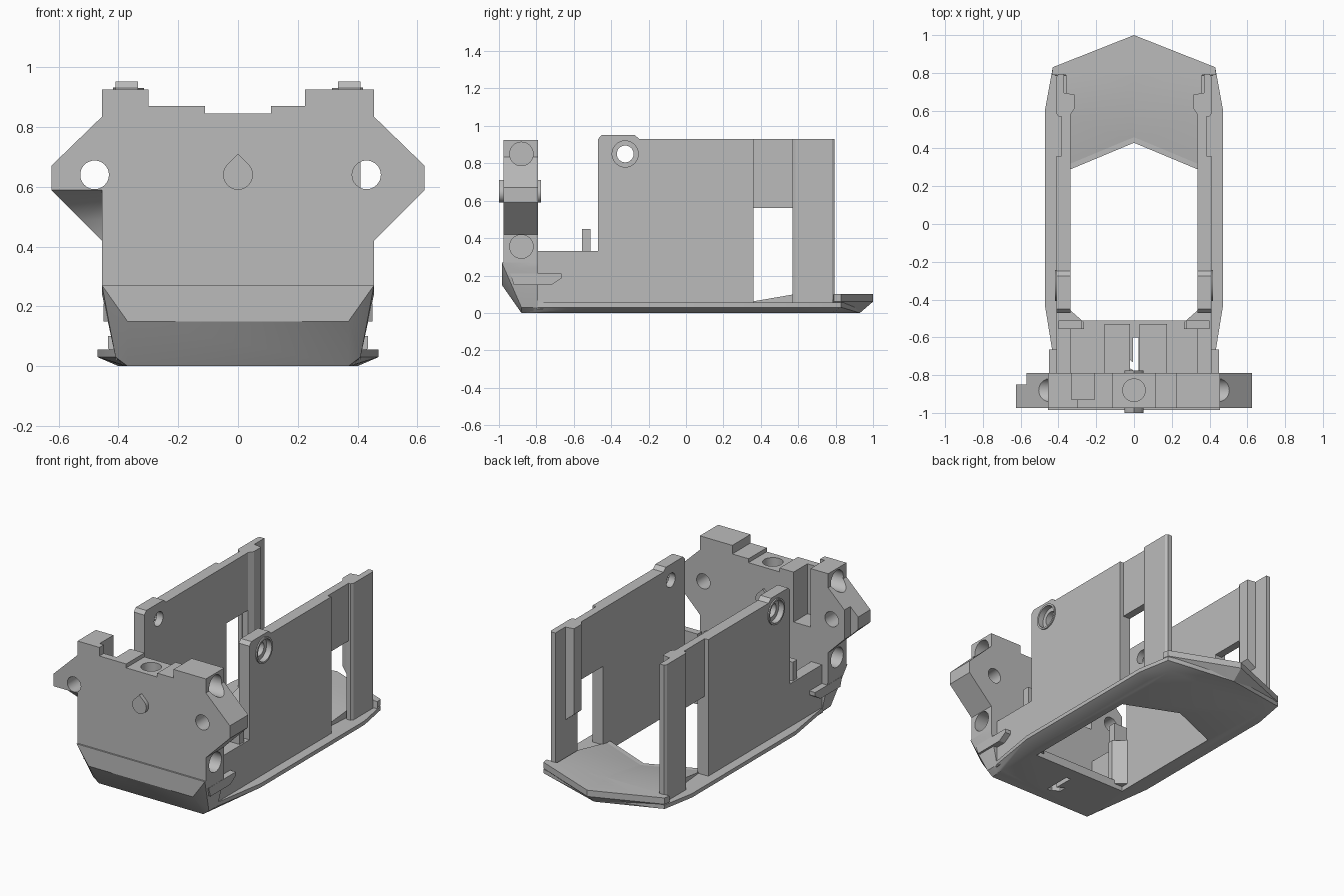
import bpy, bmesh, math
from mathutils import Vector

if "Cube" in bpy.data.objects:
    bpy.data.objects.remove(bpy.data.objects["Cube"])

grey = bpy.data.materials.new("plain grey")
grey.diffuse_color = (0.5, 0.5, 0.5, 1)
grey.use_nodes = True
grey.node_tree.nodes["Principled BSDF"].inputs["Base Color"].default_value = grey.diffuse_color


def finish(name, bm):
    bmesh.ops.recalc_face_normals(bm, faces=bm.faces)
    me = bpy.data.meshes.new(name)
    bm.to_mesh(me)
    bm.free()
    me.materials.append(grey)
    ob = bpy.data.objects.new(name, me)
    bpy.context.collection.objects.link(ob)
    return ob


def place(axis, u, v, w):
    return {"x": (w, u, v), "y": (u, w, v), "z": (u, v, w)}[axis]


def prism(name, pts, axis, a, b):
    """Extrude a 2D outline along an axis from a to b."""
    bm = bmesh.new()
    lo = [bm.verts.new(place(axis, u, v, a)) for u, v in pts]
    hi = [bm.verts.new(place(axis, u, v, b)) for u, v in pts]
    n = len(pts)
    bm.faces.new(lo)
    bm.faces.new(hi)
    for i in range(n):
        bm.faces.new((lo[i], lo[(i + 1) % n], hi[(i + 1) % n], hi[i]))
    return finish(name, bm)


def box(name, x0, x1, y0, y1, z0, z1):
    return prism(name, [(x0, y0), (x1, y0), (x1, y1), (x0, y1)], "z", z0, z1)


def rod(name, axis, u, v, r, a, b, n=32):
    pts = [(u + r * math.cos(2 * math.pi * i / n), v + r * math.sin(2 * math.pi * i / n)) for i in range(n)]
    return prism(name, pts, axis, a, b)


def hull(name, pts):
    bm = bmesh.new()
    for p in pts:
        bm.verts.new(p)
    res = bmesh.ops.convex_hull(bm, input=bm.verts)
    bmesh.ops.delete(bm, geom=[g for g in res["geom_interior"] if isinstance(g, bmesh.types.BMVert)], context="VERTS")
    bmesh.ops.dissolve_limit(bm, angle_limit=0.01, verts=bm.verts, edges=bm.edges)
    return finish(name, bm)


def boolean(ob, tools, op="DIFFERENCE"):
    for t in tools:
        m = ob.modifiers.new("bool", "BOOLEAN")
        m.operation, m.object, m.solver = op, t, "EXACT"
        bpy.context.view_layer.objects.active = ob
        bpy.ops.object.modifier_apply(modifier=m.name)
        bpy.data.objects.remove(t)


def both(pts):
    """Mirror a right-hand outline into a closed symmetric one."""
    return pts + [(-x, *r) for x, *r in reversed(pts) if abs(x) > 1e-6]


# Base tray: chamfered hull with a chevron-ended opening
low = both([(0.37, -0.88), (0.38, -0.78), (0.40, -0.44), (0.40, 0.60), (0.37, 0.78), (0, 0.93)])
rim = both([(0.39, -0.88), (0.415, -0.78), (0.47, -0.44), (0.47, 0.61), (0.43, 0.83), (0, 0.945)])
base = hull("base_tray", [(x, y, 0) for x, y in low]
            + [(x, y, z) for x, y in rim for z in (0.03, 0.055)])
stern = hull("rear_pad", [(x, y, 0) for x, y in ((0.37, 0.78), (-0.37, 0.78), (0, 0.93))]
             + [(x, y, z) for x, y in ((0.435, 0.79), (0.43, 0.83), (-0.435, 0.79), (-0.43, 0.83), (0, 1.0))
                for z in (0.06, 0.10)])
boolean(base, [
    prism("opening_cutter", both([(0.335, -0.51), (0.335, 0.29), (0, 0.43)]), "z", -0.1, 0.3),
    box("slot_cutter", -0.005, 0.025, -0.78, -0.60, -0.1, 0.3),
    prism("hook_cutter", [(-0.05, -0.70), (0.0, -0.735), (0.0, -0.775), (-0.05, -0.75)], "z", -0.1, 0.3)])

# Rear ramp: flat between the pillars, sloping down to the opening
for s in (-1, 1):
    bm = bmesh.new()
    plan = [(0, 0.43, 0.05), (0, 0.715, 0.10), (0, 0.95, 0.10),
            (0.36, 0.80, 0.10), (0.36, 0.58, 0.10), (0.335, 0.29, 0.05)]
    t = [bm.verts.new((s * x, y, z)) for x, y, z in plan]
    b = [bm.verts.new((s * x, y, 0.03)) for x, y, z in plan]
    for q in ((0, 1, 4, 5), (1, 2, 3, 4)):
        bm.faces.new([t[i] for i in q])
        bm.faces.new([b[i] for i in q])
    for i in range(6):
        j = (i + 1) % 6
        bm.faces.new((t[i], t[j], b[j], b[i]))
    finish("rear_ramp", bm)

# Floor plate in the nose
box("floor_plate", -0.155, -0.02, -0.79, -0.53, 0.05, 0.063)
box("floor_plate", 0.03, 0.175, -0.79, -0.53, 0.05, 0.063)

for s in (-1, 1):
    # Side wall with low front part, raised eyelet corner and screw hole
    wall = prism("side_wall", [(-0.80, 0.02), (0.36, 0.02), (0.36, 0.93), (-0.25, 0.93), (-0.275, 0.952),
                               (-0.45, 0.952), (-0.47, 0.93), (-0.47, 0.33), (-0.80, 0.33)],
                 "x", s * 0.335, s * 0.41)
    boolean(wall, [rod("eyelet_cutter", "x", -0.325, 0.85, 0.045, s * 0.2, s * 0.6),
                   rod("recess_cutter", "x", -0.325, 0.85, 0.072, s * 0.38, s * 0.6)])
    ring = rod("eyelet_ring", "x", -0.325, 0.85, 0.082, s * 0.40, s * 0.418)
    boolean(ring, [rod("ring_cutter", "x", -0.325, 0.85, 0.07, s * 0.3, s * 0.6)])
    # Recessed panel above the window, and the rear pillar with inner rib
    box("window_panel", s * 0.335, s * 0.385, 0.355, 0.59, 0.56, 0.93)
    prism("rear_pillar", [(s * x, y) for x, y in ((0.37, 0.57), (0.40, 0.57), (0.41, 0.585), (0.41, 0.78),
                                                   (0.40, 0.795), (0.37, 0.795))], "z", 0.03, 0.93)
    rib = [(s * x, y) for x, y in ((0.375, 0.575), (0.335, 0.58), (0.315, 0.61), (0.315, 0.685), (0.375, 0.695))]
    hull("pillar_rib", [(x, y, z) for x, y in rib for z in (0.38 if abs(x) < 0.36 else 0.33, 0.93)])
    # Corner gusset and its small post
    prism("corner_gusset", [(s * x, y) for x, y in ((0.40, -0.555), (0.265, -0.555), (0.265, -0.52),
                                                     (0.345, -0.45), (0.40, -0.45))], "z", 0.03, 0.33)
    box("corner_post", s * 0.275, s * 0.40, -0.555, -0.51, 0.32, 0.45)
    # Side ledge beside the nose
    prism("side_ledge", [(-0.92, 0.15), (-0.72, 0.15), (-0.665, 0.185), (-0.665, 0.21), (-0.94, 0.21)],
          "x", s * 0.39, s * 0.45)

# Slanted nose under the front plate
hull("nose", [(s * x, y, z) for s in (-1, 1) for x, y, z in (
    (0.455, -0.985, 0.27), (0.455, -0.79, 0.27), (0.455, -0.93, 0.24), (0.455, -0.79, 0.24),
    (0.41, -0.94, 0.17), (0.41, -0.79, 0.19), (0.37, -0.985, 0.15), (0.37, -0.88, 0.0),
    (0.41, -0.88, 0.03), (0.41, -0.79, 0.03), (0.38, -0.79, 0.0))])

# Front plate with wings and stepped top
plate = prism("front_plate", [
    (-0.455, 0.265), (0.455, 0.265), (0.455, 0.42), (0.625, 0.59), (0.625, 0.67), (0.455, 0.835),
    (0.455, 0.925), (0.225, 0.925), (0.225, 0.87), (0.11, 0.87), (0.11, 0.845), (-0.11, 0.845),
    (-0.11, 0.87), (-0.30, 0.87), (-0.30, 0.925), (-0.455, 0.925), (-0.455, 0.835),
    (-0.625, 0.67), (-0.625, 0.59), (-0.455, 0.42)], "y", -0.975, -0.79)
cuts = [rod("wing_hole_cutter", "y", -0.48, 0.64, 0.048, -1.1, -0.6),
        rod("wing_hole_cutter", "y", 0.43, 0.64, 0.048, -1.1, -0.6),
        rod("top_hole_cutter", "z", 0, -0.88, 0.06, 0.74, 1.0),
        box("pocket_cutter", -0.33, -0.21, -0.93, -0.70, 0.55, 1.0),
        box("wing_back_cutter", -0.70, -0.57, -0.85, -0.70, 0.40, 0.80),
        prism("wing_scoop_cutter", [(-1.0, 0.59), (-0.975, 0.59), (-0.90, 0.55), (-0.85, 0.49), (-0.82, 0.40), (-1.0, 0.40)],
              "x", -0.70, -0.455)]
for s in (-1, 1):
    for z in (0.355, 0.85):
        cuts.append(rod("side_bore_cutter", "x", -0.88, z, 0.063, s * 0.36, s * 0.75))
boolean(plate, cuts)

# Drop-shaped pin through the plate
drop = [(0.05 * math.cos(math.radians(a)), 0.64 + 0.05 * math.sin(math.radians(a))) for a in range(-225, 46, 15)]
drop.append((0, 0.71))
prism("drop_pin", drop, "y", -1.0, -0.96)
prism("drop_pin_back", drop, "y", -0.80, -0.775)

# Smooth the round parts, keep hard edges sharp
for ob in list(bpy.context.scene.objects):
    bpy.ops.object.select_all(action="DESELECT")
    ob.select_set(True)
    bpy.context.view_layer.objects.active = ob
    bpy.ops.object.shade_smooth_by_angle(angle=math.radians(25))
